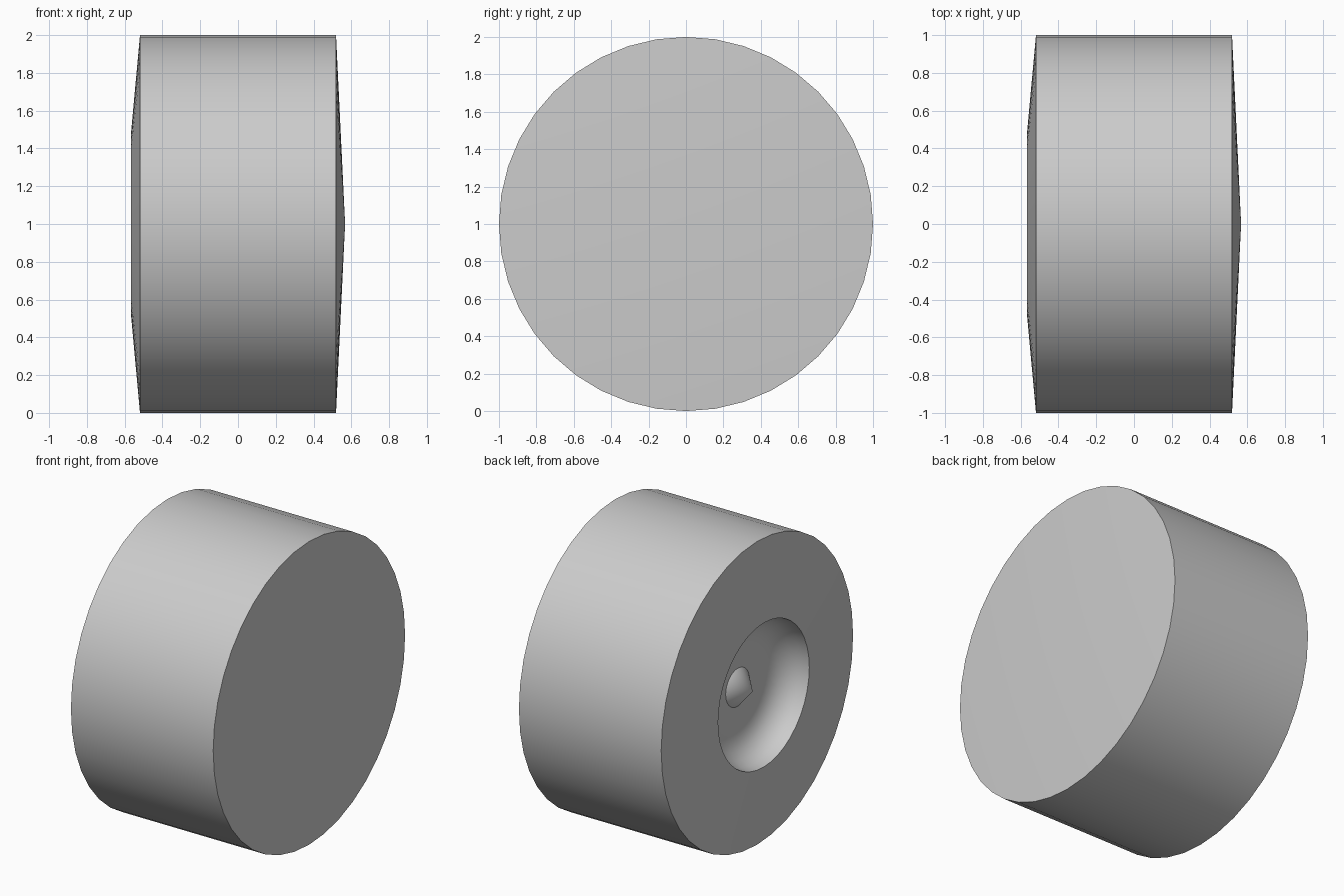
import bpy, bmesh, math

if "Cube" in bpy.data.objects:
    bpy.data.objects.remove(bpy.data.objects["Cube"])

SIDES = 40


def lathe(name, profile):
    """Revolve (x, radius) points around the X axis at wheel height."""
    bm = bmesh.new()
    rings = []
    for x, r in profile:
        if r == 0:
            rings.append([bm.verts.new((x, 0, 1))] * SIDES)
        else:
            ring = []
            for i in range(SIDES):
                a = 2 * math.pi * i / SIDES
                ring.append(bm.verts.new((x, r * math.sin(a), 1 + r * math.cos(a))))
            rings.append(ring)
    for a, b in zip(rings, rings[1:]):
        for i in range(SIDES):
            j = (i + 1) % SIDES
            bm.faces.new(dict.fromkeys((a[i], a[j], b[j], b[i])))
    bmesh.ops.recalc_face_normals(bm, faces=bm.faces)
    mesh = bpy.data.meshes.new(name)
    bm.to_mesh(mesh)
    bm.free()
    obj = bpy.data.objects.new(name, mesh)
    bpy.context.collection.objects.link(obj)
    bpy.context.view_layer.objects.active = obj
    obj.select_set(True)
    bpy.ops.object.shade_smooth_by_angle(angle=math.radians(30))
    obj.select_set(False)
    return obj


# Rounded wall of the hub recess, from rim to floor
recess = []
for k in range(6):
    a = math.radians(90 * k / 5)
    recess.append((-0.567 + 0.19 * math.sin(a), 0.28 + 0.195 * math.cos(a)))

# Wheel: shallow cone back, straight tread, dished front face, recess, hub cone
profile = [(0.567, 0), (0.519, 1), (-0.519, 1)] + recess + [(-0.377, 0.125), (-0.487, 0)]
lathe("wheel", profile)
